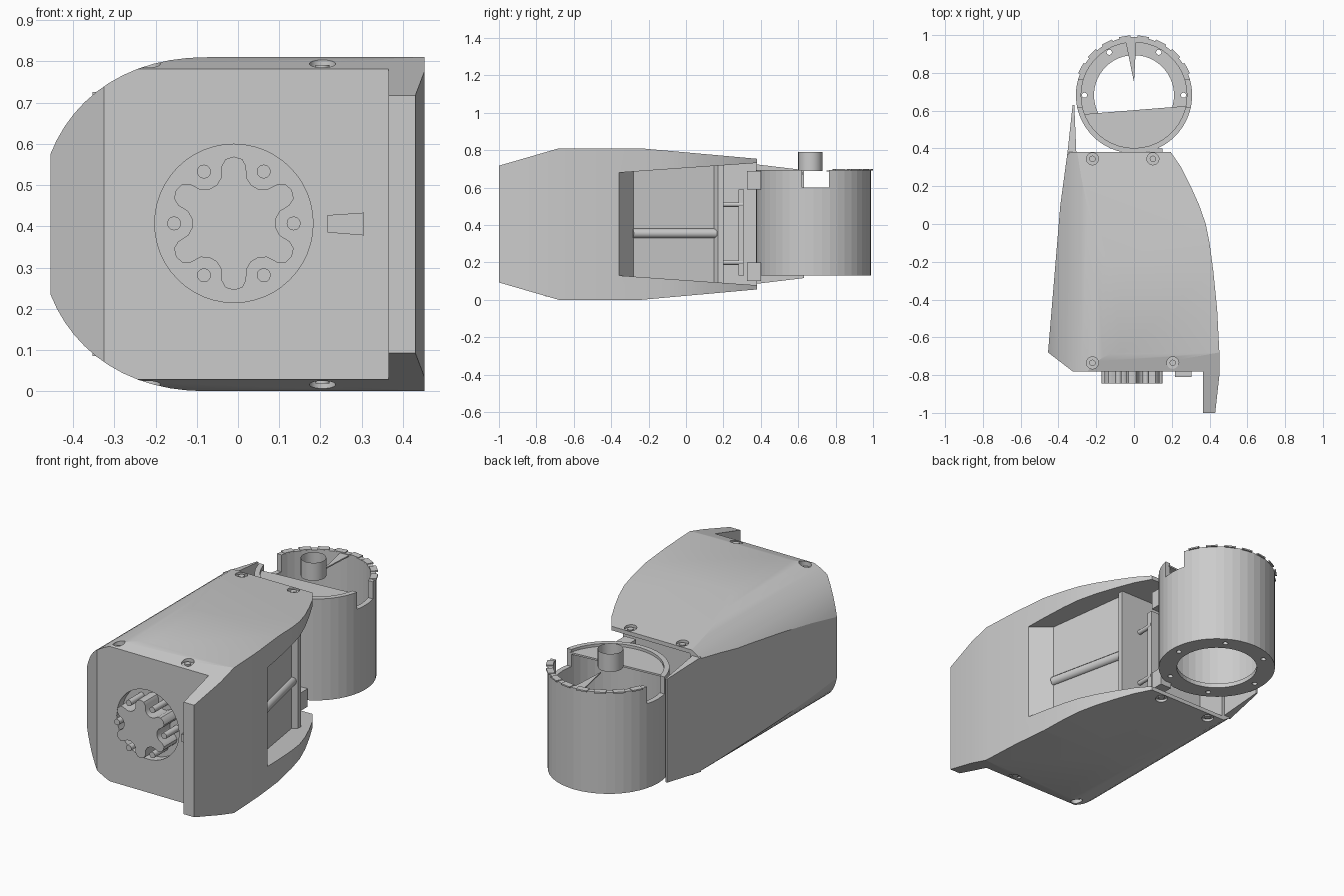
import bpy, bmesh, math
from mathutils import Vector, Matrix

if "Cube" in bpy.data.objects:
    bpy.data.objects.remove(bpy.data.objects["Cube"], do_unlink=True)

MID = 0.405                      # mid height of the housing
TUBE = Vector((0, 0.682, 0))     # axis of the round holder


def finish(name, bm, smooth=None):
    bmesh.ops.recalc_face_normals(bm, faces=bm.faces)
    mesh = bpy.data.meshes.new(name)
    bm.to_mesh(mesh)
    bm.free()
    ob = bpy.data.objects.new(name, mesh)
    bpy.context.collection.objects.link(ob)
    if smooth:
        select(ob)
        bpy.ops.object.shade_smooth_by_angle(angle=math.radians(smooth))
    return ob


def select(ob):
    bpy.ops.object.select_all(action='DESELECT')
    ob.select_set(True)
    bpy.context.view_layer.objects.active = ob


def loft(bm, rings):
    rows = [[bm.verts.new(p) for p in ring] for ring in rings]
    n = len(rows[0])
    for a, b in zip(rows, rows[1:]):
        for i in range(n):
            j = (i + 1) % n
            bm.faces.new((a[i], a[j], b[j], b[i]))
    bm.faces.new(rows[0])
    bm.faces.new(rows[-1])


def box(name, lo, hi):
    bm = bmesh.new()
    lo, hi = Vector(lo), Vector(hi)
    bmesh.ops.create_cube(bm, size=1)
    for v in bm.verts:
        v.co = (lo + hi) / 2 + v.co * (hi - lo)
    return finish(name, bm)


def rod(name, center, r, length, axis='Z', sides=20, caps=True):
    bm = bmesh.new()
    bmesh.ops.create_cone(bm, cap_ends=caps, segments=sides, radius1=r, radius2=r, depth=length)
    turn = Matrix.Rotation(math.pi / 2, 4, 'X') if axis == 'Y' else Matrix()
    bm.transform(Matrix.Translation(center) @ turn)
    return finish(name, bm, 40)


def cut(ob, cutter):
    cutter.hide_render = True
    mod = ob.modifiers.new("cut", 'BOOLEAN')
    mod.operation, mod.object, mod.solver = 'DIFFERENCE', cutter, 'EXACT'
    select(ob)
    bpy.ops.object.modifier_apply(modifier=mod.name)
    bpy.data.objects.remove(cutter, do_unlink=True)


def prism(name, outline, z_low, z_high):
    # outline in plan; z_low and z_high give the heights for each y
    bm = bmesh.new()
    loft(bm, [[(x, y, z(y)) for x, y in outline] for z in (z_low, z_high)])
    return finish(name, bm)


def trim(bm, point, normal):
    # slice off everything on the outer side of a plane and cap the opening
    bmesh.ops.bisect_plane(bm, geom=bm.verts[:] + bm.edges[:] + bm.faces[:], dist=1e-5,
                           plane_co=point, plane_no=normal, clear_outer=True)
    bmesh.ops.holes_fill(bm, edges=[e for e in bm.edges if e.is_boundary], sides=0)


# Housing: rounded front profile, straight along y
section = []
for i in range(33):
    a = math.pi * (0.5 + i / 32)
    c, s = math.cos(a), math.sin(a)
    section.append((-.07 - .414 * abs(c) ** .909,
                    MID + math.copysign(.405 * abs(s) ** .909, s)))
section += [(.55, 0), (.55, 2 * MID)]
bm = bmesh.new()
loft(bm, [[(x, y, z) for x, z in section] for y in (-1, .38)])
bmesh.ops.recalc_face_normals(bm, faces=bm.faces)

# Side walls follow a curved plan on the left and a tapering one on the right
left = [(.43, -1), (.452, -.8), (.452, -.68), (.44, -.45), (.42, -.25), (.4, -.1), (.38, 0),
        (.345, .1), (.3, .2), (.25, .3), (.195, .38)]
right = [(-.325, -.78), (-.455, -.68), (-.39, .1), (-.352, .38)]
for path, side in ((left, 1), (right, -1)):
    for (x1, y1), (x2, y2) in zip(path, path[1:]):
        trim(bm, (x1, y1, 0), (side * (y2 - y1), side * (x1 - x2), 0))

# Sloped front and rear bevels on top and underneath
for s in (1, -1):
    edge = MID + s * MID
    trim(bm, (0, -.68, edge), (0, -.29, s))
    trim(bm, (0, -.24, edge), (0, .09, s))
housing = finish("housing", bm)
cut(housing, box("front_cutter", (-.7, -1.2, -.1), (.365, -.78, 1)))

# Side recess, end wall and rear cavity facing the round holder
recess = [(.6, -.46), (.435, -.36), (.32, -.28), (.225, .15), (.25, .172), (.6, .172),
          (.6, .5), (-.29, .5), (-.29, .2), (.25, .2), (.25, .172), (.225, .15)]
low = lambda y: .13 - (y + .36) * .07
high = lambda y: .68 + (y + .36) * .07
cut(housing, prism("recess_cutter", recess[:5] + [(.6, .172)], low, high))
cut(housing, prism("cavity_cutter", [(.6, .17), (.25, .17), (.25, .2), (-.29, .2),
                                     (-.29, .5), (.6, .5)], low, high))

# Round pocket in the front face
cut(housing, rod("pocket_cutter", (-.01, -.78, .407), .192, .1, 'Y', 48))

# Screw pockets with screw heads, top and bottom
for x, y, h in [(-.22, .345, .35), (.1, .345, .35), (-.22, -.735, .365), (.205, -.735, .388)]:
    for s in (1, -1):
        cut(housing, rod("screw_cutter", (x, y, MID + s * (h + .015)), .032, .05))
        rod("screw_head", (x, y, MID + s * (h - .012)), .017, .02, sides=12)
select(housing)
bpy.ops.object.shade_smooth_by_angle(angle=math.radians(20))

# Six-armed hub with pins in the front pocket
bm = bmesh.new()
outline = []
for i in range(6):
    a = math.radians(30 + 60 * i)
    for da, r in ((-.42, .102), (-.27, .115), (-.21, .142), (-.13, .157), (0, .162),
                  (.13, .157), (.21, .142), (.27, .115), (.42, .102)):
        outline.append((-.01 + r * math.cos(a + da), .407 + r * math.sin(a + da)))
loft(bm, [[(x, y, z) for x, z in outline] for y in (-.72, -.845)])
finish("hub", bm, 40)
for i in range(6):
    a = math.radians(60 * i)
    rod("hub_pin", (-.01 + .145 * math.cos(a), -.785, .407 + .145 * math.sin(a)), .017, .12, 'Y', 12)

# Key tab beside the hub
bm = bmesh.new()
tab = [(.217, .385), (.305, .378), (.305, .433), (.217, .427)]
loft(bm, [[(x, y, z) for x, z in tab] for y in (-.77, -.81)])
finish("key_tab", bm)

# Ear wrapping the round holder
prism("ear", [(-.353, .37), (-.325, .63), (-.316, .63), (-.305, .37)],
      lambda y: .085 + (y - .37) * .12, lambda y: .725 - (y - .37) * .12)

# Rib and fittings inside the recess
rib = rod("recess_rib", (0, 0, 0), .026, .46, 'Y', 12)
rib.location = (.268, -.06, .355)
rib.rotation_euler.z = math.atan2(.095, .43)
box("mount_bar", (.06, .28, .13), (.14, .31, .59))
for z in (.2, .51):
    rod("mount_screw", (.13, .245, z), .013, .12, 'Y', 12)
for z in (.1, .59):
    box("mount_block", (.08, .325, z), (.15, .4, z + .1))

# Round holder: open cup with a holed floor
profile = [(.308, .13), (.308, .695), (.28, .695), (.28, .155), (.212, .155), (.212, .13)]
SIDES = 44
bm = bmesh.new()
rows = []
for i in range(SIDES):
    a = math.tau * i / SIDES
    rows.append([bm.verts.new(TUBE + Vector((r * math.cos(a), r * math.sin(a), z))) for r, z in profile])
for i in range(SIDES):
    a, b = rows[i], rows[(i + 1) % SIDES]
    for j in range(len(profile)):
        k = (j + 1) % len(profile)
        bm.faces.new((a[j], b[j], b[k], a[k]))
holder = finish("round_holder", bm)
cut(holder, box("notch_cutter", (-.5, .62, .6), (.5, .765, .8)))
for i in range(6):
    a = math.radians(60 * i)
    spot = TUBE + Vector((.262 * math.cos(a), .262 * math.sin(a), .14))
    cut(holder, rod("hole_cutter", spot, .014, .1, sides=10))

# Clips along the back of the rim
for i in range(8):
    a = math.radians(27 + 18 * i)
    clip = box("rim_clip", (-.018, -.03, -.004), (.018, .03, .004))
    clip.location = TUBE + Vector((.298 * math.cos(a), .298 * math.sin(a), .695))
    clip.rotation_euler.z = a

# Half plate inside the holder, spoke and centre collar
plate = [(-.282, .58), (.28, .625)]
for i in range(13):
    a = math.radians(-15 - 143 * i / 12)
    plate.append((.282 * math.cos(a), TUBE.y + .282 * math.sin(a)))
prism("half_plate", plate, lambda y: .67, lambda y: .68)
prism("spoke", [(0, .75), (.012, .97), (-.045, .97)], lambda y: .685, lambda y: .692)
rod("collar", (0, .665, .74), .065, .1, sides=24, caps=False)
